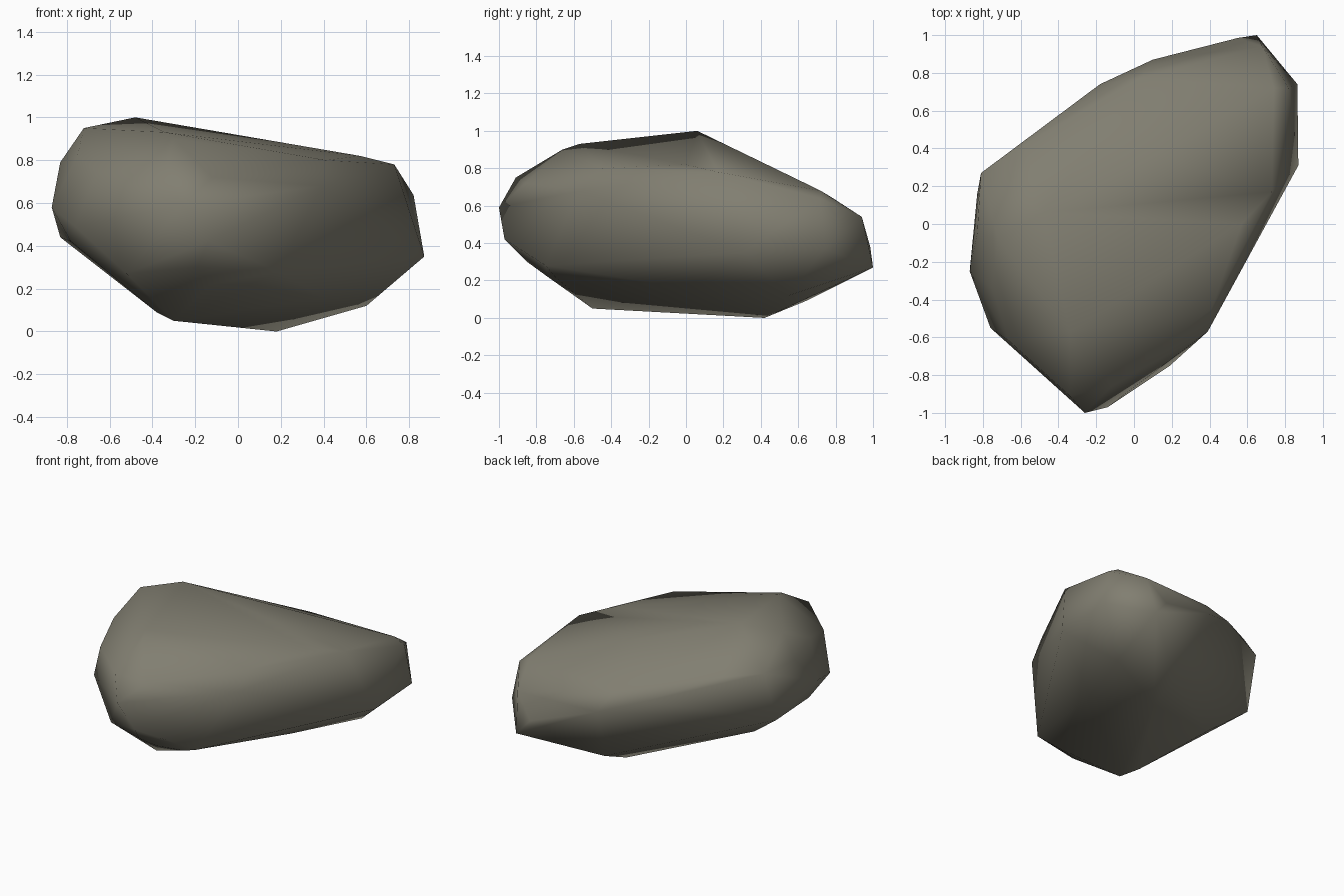
import bpy, bmesh

# Corner points of the boulder; the faceted skin is their convex hull
underside = [(.18, .42, 0), (-.3, -.5, .05), (-.38, -.4, .09), (.6, .55, .12),
             (.2, .64, .09), (.06, -.7, .22), (-.13, -.74, .22), (.19, -.75, .28),
             (-.52, -.7, .27), (-.19, -.85, .3), (.4, .03, .155), (-.58, .05, .25),
             (-.67, -.1, .32)]
girdle = [(.65, 1, .27), (.68, .94, .54), (.55, .985, .38), (.87, .31, .35),
          (.865, .74, .37), (.1, .87, .52), (-.18, .74, .62), (-.83, .16, .44),
          (-.87, -.25, .58), (-.78, -.28, .42), (-.76, -.55, .49), (-.26, -1, .59),
          (-.14, -.97, .42), (.39, -.57, .68), (-.81, .27, .81), (-.58, .42, .78)]
crown = [(.82, .72, .637), (.74, .72, .68), (.73, .17, .78), (.57, 0, .82),
         (.41, -.45, .8), (.2, .61, .71), (.12, .37, .85), (-.48, .06, 1),
         (-.72, -.08, .95), (-.34, -.57, .93), (-.3, -.66, .9), (-.34, -.91, .75),
         (-.12, -.86, .72), (-.66, -.62, .745), (-.75, -.34, .82),
         (-.83, -.05, .79), (.03, .77, .65)]

# Boulder body
bm = bmesh.new()
for p in underside + girdle + crown:
    bm.verts.new(p)
bmesh.ops.convex_hull(bm, input=bm.verts[:])
bmesh.ops.delete(bm, geom=[v for v in bm.verts if not v.link_faces], context='VERTS')
bmesh.ops.recalc_face_normals(bm, faces=bm.faces[:])
for f in bm.faces:
    f.smooth = True
mesh = bpy.data.meshes.new("boulder")
bm.to_mesh(mesh)
bm.free()

# Single stone colour
stone = bpy.data.materials.new("olive grey stone")
stone.diffuse_color = (.22, .21, .165, 1)
mesh.materials.append(stone)
boulder = bpy.data.objects.new("boulder", mesh)
bpy.context.collection.objects.link(boulder)
